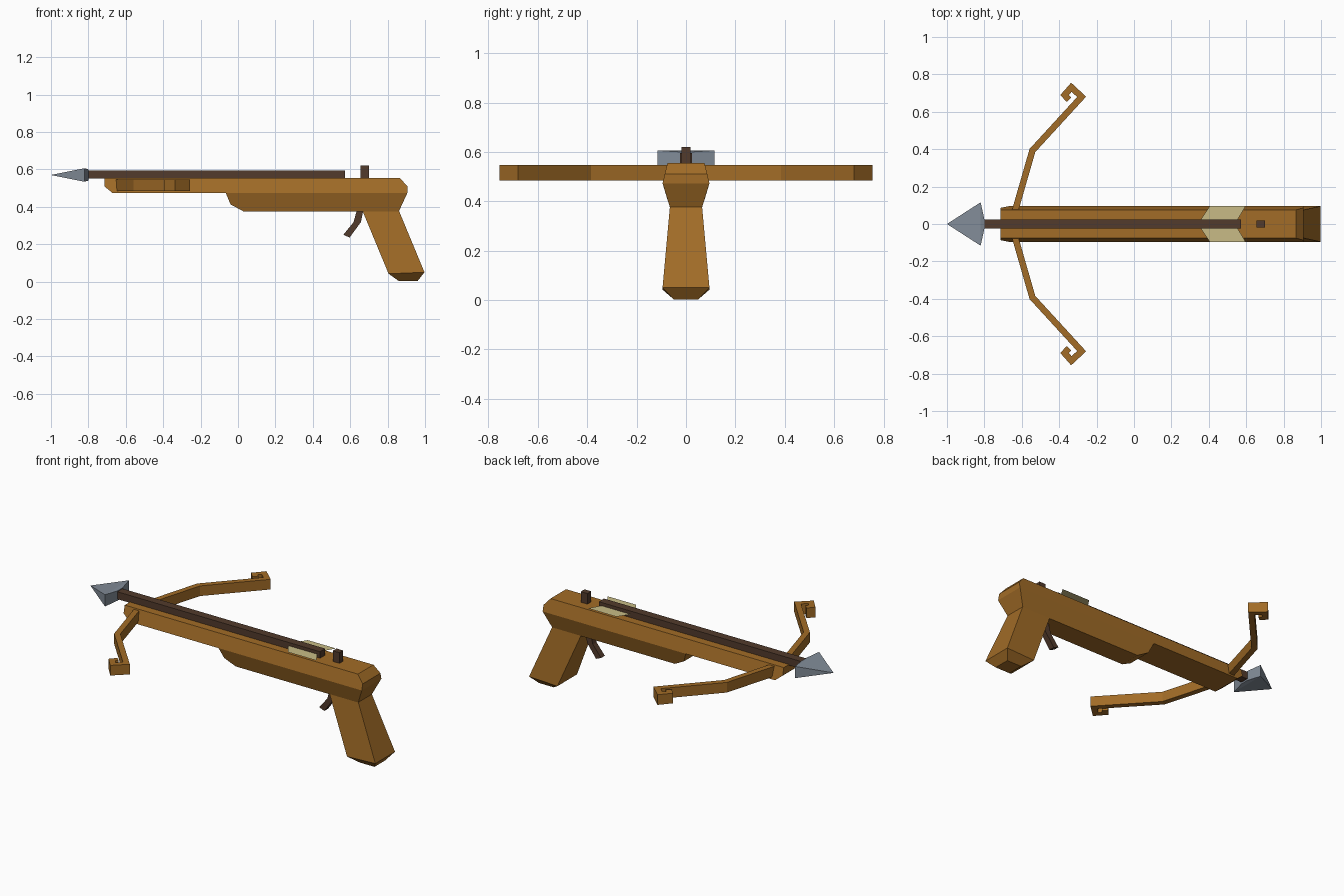
import bpy, bmesh
from mathutils import Vector

if "Cube" in bpy.data.objects:
    bpy.data.objects.remove(bpy.data.objects["Cube"])


def material(name, rgb):
    m = bpy.data.materials.new(name)
    m.diffuse_color = (*rgb, 1)
    m.use_nodes = True
    m.node_tree.nodes["Principled BSDF"].inputs["Base Color"].default_value = m.diffuse_color
    return m


WOOD = material("wood", (0.36, 0.15, 0.02))
DARK = material("dark_wood", (0.085, 0.043, 0.025))
STEEL = material("steel", (0.22, 0.26, 0.31))
FEATHER = material("feather", (0.58, 0.50, 0.24))


def make(name, verts, faces, mat, closed=True):
    bm = bmesh.new()
    vs = [bm.verts.new(v) for v in verts]
    for f in faces:
        bm.faces.new([vs[i] for i in f])
    if closed:
        bmesh.ops.recalc_face_normals(bm, faces=bm.faces)
    me = bpy.data.meshes.new(name)
    bm.to_mesh(me)
    bm.free()
    me.materials.append(mat)
    ob = bpy.data.objects.new(name, me)
    bpy.context.collection.objects.link(ob)
    return ob


def slab(name, outline, mat, sides=None):
    """Side outline of (x, z, half width), mirrored in y; sides splits the flanks."""
    n = len(outline)
    verts = [(x, s * w, z) for s in (-1, 1) for x, z, w in outline]
    faces = [(i, (i + 1) % n, n + (i + 1) % n, n + i) for i in range(n)]
    for f in sides or [range(n)]:
        faces += [list(f), [n + i for i in f]]
    return make(name, verts, faces, mat)


def limb(name, path, half, z0, z1, sign):
    """Flat ribbon with mitred corners along a top-view path."""
    p = [Vector(q) for q in path]
    n = len(p)
    left, right = [], []
    for i in range(n):
        a = (p[i] - p[i - 1]).normalized() if i else (p[1] - p[0]).normalized()
        b = (p[i + 1] - p[i]).normalized() if i < n - 1 else a
        na, nb = Vector((-a.y, a.x)), Vector((-b.y, b.x))
        m = (na + nb).normalized()
        m *= half / m.dot(na)
        left.append(p[i] + m)
        right.append(p[i] - m)
    verts = [(q.x, sign * q.y, z) for z in (z0, z1) for q in left + right]
    k = 2 * n
    faces = [(0, n, k + n, k), (n - 1, k - 1, k + k - 1, k + n - 1)]
    for i in range(n - 1):
        faces += [(i, i + 1, n + i + 1, n + i),
                  (k + i, k + i + 1, k + n + i + 1, k + n + i),
                  (i, i + 1, k + i + 1, k + i),
                  (n + i, n + i + 1, k + n + i + 1, k + n + i)]
    make(name, verts, faces, WOOD)


# Stock: flanks widen from the top edge to a ridge, then narrow to the belly
slab("stock", [(-0.715, 0.555, 0.075), (0.865, 0.555, 0.075),
               (0.905, 0.51, 0.086), (0.905, 0.473, 0.095),
               (0.86, 0.375, 0.065), (0.03, 0.375, 0.065),
               (-0.04, 0.413, 0.077), (-0.065, 0.473, 0.095),
               (-0.67, 0.473, 0.095), (-0.715, 0.51, 0.086)], WOOD,
     [(0, 1, 2, 3, 7, 8, 9), (3, 4, 5, 6, 7)])

# Grip with a bevelled butt
slab("grip", [(0.665, 0.38, 0.065), (0.86, 0.38, 0.065), (0.997, 0.05, 0.095),
              (0.96, 0.003, 0.05), (0.86, 0.003, 0.05), (0.805, 0.042, 0.095)],
     WOOD, [(0, 1, 2, 5), (2, 3, 4, 5)])

# Trigger
slab("trigger", [(x, z, 0.018) for x, z in
                 [(0.635, 0.38), (0.67, 0.38), (0.657, 0.318), (0.597, 0.236),
                  (0.563, 0.25), (0.618, 0.318)]], DARK,
     [(0, 1, 2, 5), (2, 3, 4, 5)])

# Rear sight and bolt shaft
slab("rear_sight", [(x, z, 0.018) for x, z in
                    [(0.655, 0.55), (0.70, 0.55), (0.70, 0.62), (0.655, 0.62)]], DARK)
slab("bolt_shaft", [(x, z, 0.025) for x, z in
                    [(-0.81, 0.55), (0.573, 0.55), (0.573, 0.595), (-0.81, 0.595)]], DARK)

# Bolt head: flat four-sided point with a slightly domed back
ring = [(-1, -1), (1, -1), (1, 1), (-1, 1)]
verts = [(-1, 0, 0.57)]
verts += [(-0.82, 0.116 * a, 0.57 + 0.036 * b) for a, b in ring]
verts += [(-0.80, 0.025 * a, 0.57 + 0.03 * b) for a, b in ring]
faces = [(5, 6, 7, 8)]
for i in range(4):
    j = (i + 1) % 4
    faces += [(0, 1 + i, 1 + j), (1 + i, 1 + j, 5 + j, 5 + i)]
make("bolt_head", verts, faces, STEEL)

# Mirrored fletching vanes and bow limbs with hooked tips
hook = [(-0.639, 0.06), (-0.543, 0.393), (-0.28, 0.68),
        (-0.335, 0.731), (-0.371, 0.69), (-0.348, 0.664)]
for side, s in (("left", 1), ("right", -1)):
    vane = [(0.355, s * 0.02, 0.575), (0.552, s * 0.02, 0.575),
            (0.597, s * 0.096, 0.575), (0.405, s * 0.096, 0.575)]
    make(side + "_vane", vane, [(0, 1, 2, 3) if s > 0 else (3, 2, 1, 0)], FEATHER, False)
    limb(side + "_limb", hook, 0.017, 0.485, 0.547, s)
